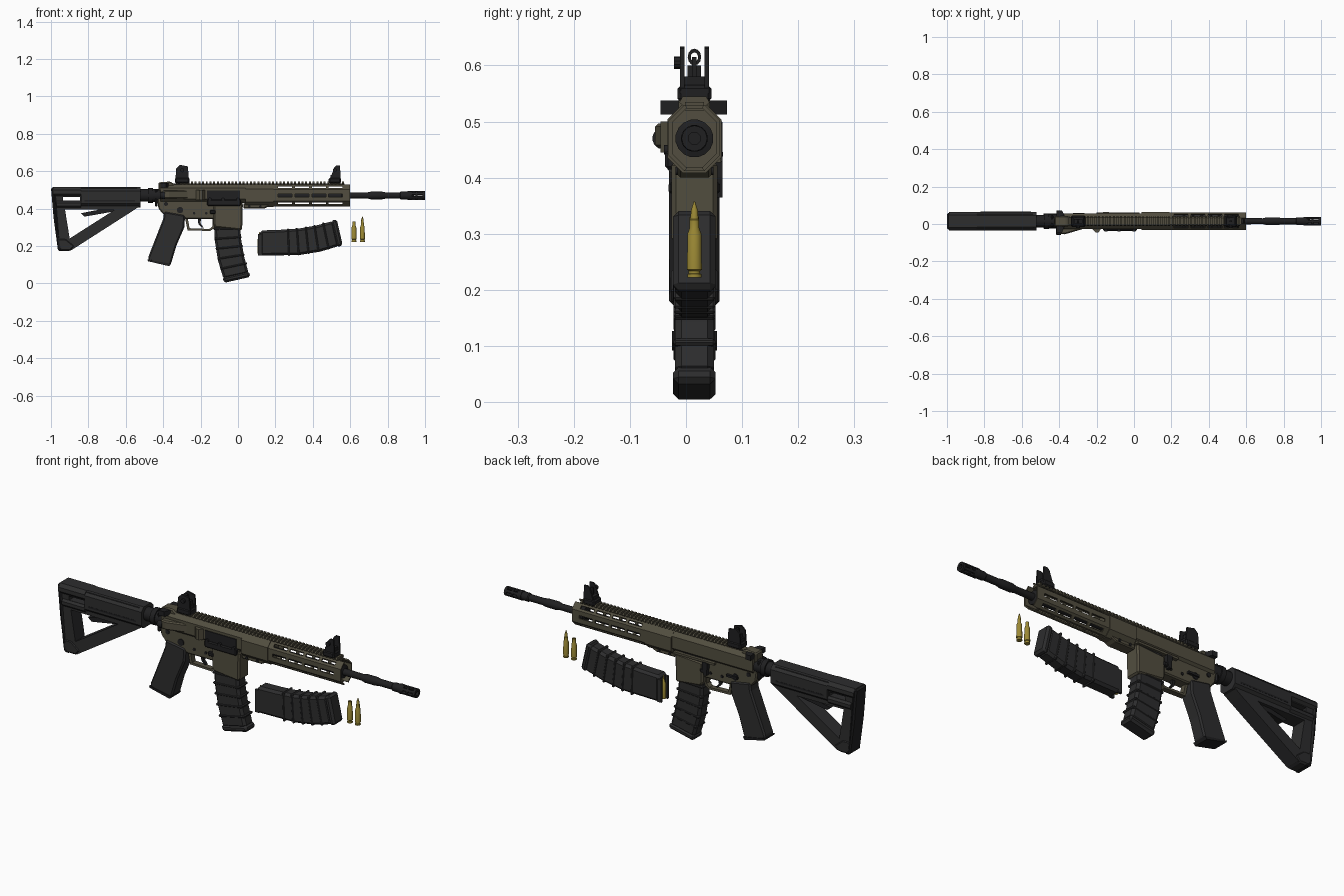
import bpy, bmesh
from math import pi, cos, sin, radians
from mathutils import Matrix, Vector

if "Cube" in bpy.data.objects:
    bpy.data.objects.remove(bpy.data.objects["Cube"])

C = 0.015   # y of the centre plane
AZ = 0.47   # height of the bore axis


def material(name, rgb):
    m = bpy.data.materials.new(name)
    m.use_nodes = True
    m.diffuse_color = (*rgb, 1)
    m.node_tree.nodes["Principled BSDF"].inputs["Base Color"].default_value = (*rgb, 1)
    return m


POLYMER = material("dark grey polymer", (0.026, 0.026, 0.027))
METAL = material("black metal", (0.014, 0.014, 0.015))
OLIVE = material("olive drab", (0.085, 0.076, 0.050))
BRASS = material("brass", (0.33, 0.25, 0.035))


def finish(bm, name, mat, bevel=0, smooth=False, matrix=None):
    bmesh.ops.recalc_face_normals(bm, faces=bm.faces)
    if matrix:
        bm.transform(matrix)
    bm.transform(Matrix.Translation((0, C, 0)))
    me = bpy.data.meshes.new(name)
    bm.to_mesh(me)
    bm.free()
    me.materials.append(mat)
    ob = bpy.data.objects.new(name, me)
    bpy.context.collection.objects.link(ob)
    if bevel:
        mod = ob.modifiers.new("bevel", 'BEVEL')
        mod.width, mod.segments, mod.limit_method = bevel, 1, 'ANGLE'
    if smooth:
        bpy.ops.object.select_all(action='DESELECT')
        ob.select_set(True)
        bpy.context.view_layer.objects.active = ob
        bpy.ops.object.shade_smooth_by_angle(angle=radians(35))
    return ob


AXES = {'x': lambda a, b, t: (t, a, b), 'y': lambda a, b, t: (a, t, b), 'z': lambda a, b, t: (a, b, t)}


def prism(name, mat, pts, t0, t1, axis='y', holes=(), bevel=0, matrix=None):
    """Extrude a flat outline, with optional holes, along an axis."""
    bm = bmesh.new()
    put = AXES[axis]
    edges = []
    for loop in (pts, *holes):
        vs = [bm.verts.new(put(a, b, t0)) for a, b in loop]
        if holes:
            edges += [bm.edges.new((vs[i - 1], vs[i])) for i in range(len(vs))]
        else:
            bm.faces.new(vs)
    if holes:
        bmesh.ops.triangle_fill(bm, use_beauty=True, edges=edges)
    geo = bmesh.ops.extrude_face_region(bm, geom=bm.faces[:])["geom"]
    bmesh.ops.translate(bm, verts=[g for g in geo if isinstance(g, bmesh.types.BMVert)],
                        vec=put(0, 0, t1 - t0))
    return finish(bm, name, mat, bevel, matrix=matrix)


def rect(a0, a1, b0, b1):
    return [(a0, b0), (a1, b0), (a1, b1), (a0, b1)]


def box(name, mat, x0, x1, y0, y1, z0, z1, bevel=0, matrix=None):
    return prism(name, mat, rect(x0, x1, z0, z1), y0, y1, bevel=bevel, matrix=matrix)


def lathe(name, mat, profile, origin, axis='x', sides=16, smooth=True):
    """Turn a (distance, radius) profile about an axis through origin."""
    bm = bmesh.new()
    put, o = AXES[axis], Vector(origin)
    rings = [[bm.verts.new(o + Vector(put(r * cos(2 * pi * (i + .5) / sides), r * sin(2 * pi * (i + .5) / sides), t)))
              for i in range(sides)] for t, r in profile]
    for a, b in zip(rings, rings[1:]):
        for i in range(sides):
            bm.faces.new((a[i - 1], a[i], b[i], b[i - 1]))
    bm.faces.new(rings[0])
    bm.faces.new(rings[-1])
    return finish(bm, name, mat, smooth=smooth)


def pin(name, x, z, r, y0, y1, mat=METAL):
    return lathe(name, mat, [(y0, r), (y1, r)], (x, 0, z), 'y', 12)


def octagon(w, z0, z1, c):
    return [(-w, z0 + c), (-w + c, z0), (w - c, z0), (w, z0 + c),
            (w, z1 - c), (w - c, z1), (-w + c, z1), (-w, z1 - c)]


# Stock: open triangular frame, cheek tube split round a slot, butt pad and lever
prism("stock_frame", POLYMER,
      [(-.99, .51), (-.54, .51), (-.53, .41), (-.57, .383), (-.89, .178), (-.955, .178), (-.975, .35)], -.038, .038,
      holes=[[(-.925, .395), (-.66, .393), (-.9, .24)], rect(-.935, -.845, .442, .462)])
prism("stock_cheek", POLYMER, octagon(.05, .407, .515, .02), -.84, -.52, 'x')
prism("stock_upper_shell", POLYMER, octagon(.05, .463, .515, .016), -.99, -.84, 'x')
prism("stock_lower_shell", POLYMER, octagon(.048, .405, .441, .01), -.97, -.84, 'x')
prism("butt_pad", METAL, [(-1, .513), (-.978, .513), (-.953, .2), (-.93, .172), (-.962, .172), (-.986, .35)],
      -.045, .045, bevel=.008)
prism("stock_toe", POLYMER, [(-.965, .24), (-.92, .24), (-.87, .2), (-.895, .173), (-.963, .173)], -.042, .042, bevel=.008)
prism("stock_lever", METAL, [(-.84, .375), (-.66, .41), (-.6, .41), (-.66, .385), (-.82, .357)], -.022, .022)
for s in (-1, 1):
    box("stock_side_rib", METAL, -.82, -.55, s * .047 - .004, s * .047 + .004, .438, .446)

# Buffer tube and locking nut
lathe("buffer_tube", METAL, [(-.56, .034), (-.48, .034), (-.48, .042), (-.455, .042), (-.455, .036), (-.41, .036)], (0, 0, AZ))
box("end_plate", METAL, -.445, -.43, -.032, .032, .41, .505, .006)

# Lower receiver, magazine well, grip and trigger group
prism("lower_receiver", OLIVE, [(-.435, .47), (-.425, .40), (-.4, .37), (-.27, .343), (-.12, .343), (.01, .4),
                                (.03, .45), (-.2, .455)], -.03, .03, bevel=.006)
prism("magazine_well", OLIVE, [(-.132, .42), (-.132, .315), (-.12, .298), (.022, .283), (.026, .43)], -.041, .041, bevel=.008)
prism("grip", POLYMER, [(-.395, .385), (-.4, .345), (-.482, .135), (-.478, .12), (-.37, .096), (-.358, .105),
                        (-.33, .2), (-.287, .3), (-.283, .365)], -.036, .036, bevel=.012)
prism("grip_cap", METAL, [(-.484, .127), (-.48, .118), (-.368, .092), (-.358, .105)], -.04, .04)
prism("trigger_guard", OLIVE, [(-.285, .36), (-.27, .284), (-.15, .28), (-.12, .3), (-.12, .36)], -.014, .014,
      holes=[[(-.268, .345), (-.259, .295), (-.153, .291), (-.135, .305), (-.135, .345)]])
prism("trigger", METAL, [(-.215, .35), (-.198, .35), (-.2, .32), (-.185, .3), (-.193, .298), (-.212, .316)], -.007, .007)
for x, z, r in ((-.31, .392, .017), (-.385, .425, .011), (-.235, .375, .007), (-.17, .375, .007), (.005, .42, .011)):
    pin("receiver_pin", x, z, r, -.035, .035)
box("selector_lever", METAL, -.325, -.265, .03, .043, .387, .398)
prism("bolt_catch", METAL, [(-.165, .43), (-.135, .43), (-.135, .4), (-.145, .365), (-.16, .365)], .03, .05)
box("magazine_release", METAL, -.15, -.12, -.046, .046, .372, .392, .004)

# Upper receiver with port, deflector, forward assist and charging handle
prism("upper_receiver", OLIVE, octagon(.041, .43, .53, .02), -.415, .05, 'x')
prism("receiver_hump", OLIVE, [(-.425, .5), (-.425, .54), (-.36, .545), (-.33, .52), (-.33, .44), (-.4, .45)],
      -.028, .028, bevel=.006)
box("ejection_port", METAL, -.165, .01, -.045, -.03, .447, .497)
box("port_cover", METAL, -.165, .015, -.052, -.03, .415, .448, .005)
for x in (-.15, -.08, 0):
    pin("cover_hinge", x, .45, .009, -.054, -.04)
prism("deflector", OLIVE, [(-.23, -.035), (-.205, -.06), (-.19, -.06), (-.172, -.035)], .445, .5, 'z')
prism("assist_housing", OLIVE, [(-.405, -.03), (-.4, -.066), (-.37, -.07), (-.25, -.035)], .452, .497, 'z', bevel=.006)
lathe("forward_assist", METAL, [(-.418, .016), (-.405, .019), (-.39, .019)], (0, -.056, .47))
box("charging_handle", METAL, -.42, -.3, -.02, .02, .51, .533)
prism("charging_latch", METAL, [(-.415, -.06), (-.385, -.06), (-.37, -.025), (-.37, .025), (-.385, .058), (-.415, .058)],
      .513, .538, 'z')
prism("side_brace", OLIVE, rect(-.2, .03, .427, .438), .03, .047)

# Handguard: eight facet plates, five of them slotted
section = octagon(.046, .412, .53, .028)
slots = [rect(x, x + .075, -.008, .008) for x in (.215, .305, .395, .485)]
for i in range(8):
    a, b = Vector(section[i - 1]), Vector(section[i])
    d = b - a
    u, n, mid = d.normalized(), Vector((d.y, -d.x)).normalized(), (a + b) / 2
    m = Matrix(((1, 0, 0, 0), (0, -n.x, u.x, mid.x), (0, -n.y, u.y, mid.y), (0, 0, 0, 1)))
    h = d.length / 2
    side = abs(n.x) > .3
    tip = .6 if side else .575
    prism("handguard_facet", OLIVE, rect(.04, tip, -h, h), 0, .007, matrix=m, holes=slots if side or n.y < 0 else ())
prism("handguard_collar", OLIVE, octagon(.048, .408, .532, .028), .04, .19, 'x')
prism("handguard_clamp", OLIVE, [(.03, .43), (.03, .4), (.14, .4), (.175, .418), (.175, .43)], -.03, .03, bevel=.005)
for x in (.06, .12):
    pin("clamp_screw", x, .412, .007, -.034, .034)

# Top rail with repeated teeth
box("rail_base", OLIVE, -.35, .57, -.017, .017, .52, .535)
for i in range(46):
    x = -.33 + i * .0197
    prism("rail_tooth", OLIVE, [(-.027, .534), (-.02, .528), (.02, .528), (.027, .534), (.021, .545), (-.021, .545)],
          x, x + .0105, 'x')

# Barrel and slotted muzzle device
lathe("barrel", METAL, [(.04, .02), (.55, .02), (.55, .034), (.585, .034), (.59, .017), (.69, .016), (.71, .021),
                        (.77, .021), (.79, .017), (.865, .017), (.87, .021), (.91, .021), (.912, .011), (.94, .011)], (0, 0, AZ))
lathe("muzzle_rear", METAL, [(.905, .024), (.918, .024), (.93, .021)], (0, 0, AZ))
ring = [(.02 * cos(i * pi / 6), AZ + .02 * sin(i * pi / 6)) for i in range(12)]
bore = [(.011 * cos(i * pi / 6), AZ + .011 * sin(i * pi / 6)) for i in range(12)]
for x0, x1 in ((.95, .96), (.986, 1)):
    prism("muzzle_ring", METAL, [(a * 1.15, AZ + (b - AZ) * 1.15) for a, b in ring], x0, x1, 'x', holes=[bore])
for i in range(6):
    m = Matrix.Translation((0, 0, AZ)) @ Matrix.Rotation(i * pi / 3, 4, 'X')
    box("muzzle_prong", METAL, .915, .99, -.006, .006, .013, .023, matrix=m)


# Folding sights: base, twin ears, centre part and side knob
def sight(name, x0, x1, ear, top):
    box(name + "_base", METAL, x0, x1, -.03, .03, .535, .565, .006)
    for s in (-1, 1):
        prism(name + "_ear", METAL, ear, s * .022 - .004, s * .022 + .004)
    mid = (x0 + x1) / 2
    box(name + "_hinge", METAL, x0 + .01, x1 - .01, -.022, .022, .56, .58)
    box(name + "_post", METAL, mid - .006, mid + .006, -.004, .004, .57, top)
    lathe(name + "_knob", METAL, [(-.036, .011), (-.02, .011)], (mid, 0, .605), 'y', 10)


sight("rear_sight", -.337, -.26, [(-.335, .55), (-.33, .615), (-.31, .634), (-.268, .625), (-.262, .55)], .6)
sight("front_sight", .485, .55, [(.49, .55), (.515, .62), (.525, .63), (.545, .63), (.55, .55)], .615)
prism("rear_aperture", METAL, [(a * .6, .615 + (b - AZ) * .75) for a, b in ring], -.305, -.295, 'x',
      holes=[[(a * .6, .615 + (b - AZ) * .75) for a, b in bore]])
box("rear_sight_plate", METAL, -.32, -.275, -.012, .012, .56, .6)


# Curved magazine with raised ribs, feed lips and base plate
def magazine(name, m):
    prism(name + "_body", POLYMER, [(.118, .148), (.33, .152), (.44, .17), (.54, .2), (.51, .334), (.42, .31),
                                    (.33, .294), (.22, .286), (.118, .283)], -.035, .035, bevel=.012, matrix=m)
    prism(name + "_base", POLYMER, [(.53, .193), (.56, .203), (.528, .343), (.498, .335)], -.038, .038, bevel=.01, matrix=m)
    for x, z, t in ((.27, .22, 2), (.32, .224, 4), (.37, .231, 6), (.42, .24, 9), (.47, .254, 12)):
        r = m @ Matrix.Translation((x, 0, z)) @ Matrix.Rotation(radians(-t), 4, 'Y')
        box(name + "_rib", POLYMER, -.006, .006, -.0375, .0375, -.074, .073, .004, matrix=r)
    for s in (-1, 1):
        box(name + "_lip", POLYMER, .107, .13, s * .026 - .006, s * .026 + .006, .15, .265, matrix=m)


turn = Matrix.Translation((-.005, 0, .0178)) @ Matrix.Rotation(pi / 2, 4, 'Y') @ Matrix.Translation((-.545, 0, -.272))
magazine("fitted_magazine", turn)
magazine("spare_magazine", Matrix.Identity(4))
lathe("loaded_round", BRASS, [(.16, .012), (.235, .012), (.245, .007), (.275, .002)], (.116, 0, 0), 'z', 12)

# Loose case and loose round
case = [(.222, .013), (.228, .013), (.229, .0105), (.234, .0105), (.236, .0135), (.3, .0125), (.311, .0085)]
lathe("empty_case", BRASS, case + [(.33, .0085), (.33, .006), (.31, .006)], (.62, 0, 0), 'z')
lathe("loose_round", BRASS, case + [(.325, .0085), (.326, .0075), (.342, .006), (.358, .001)], (.665, 0, 0), 'z')
